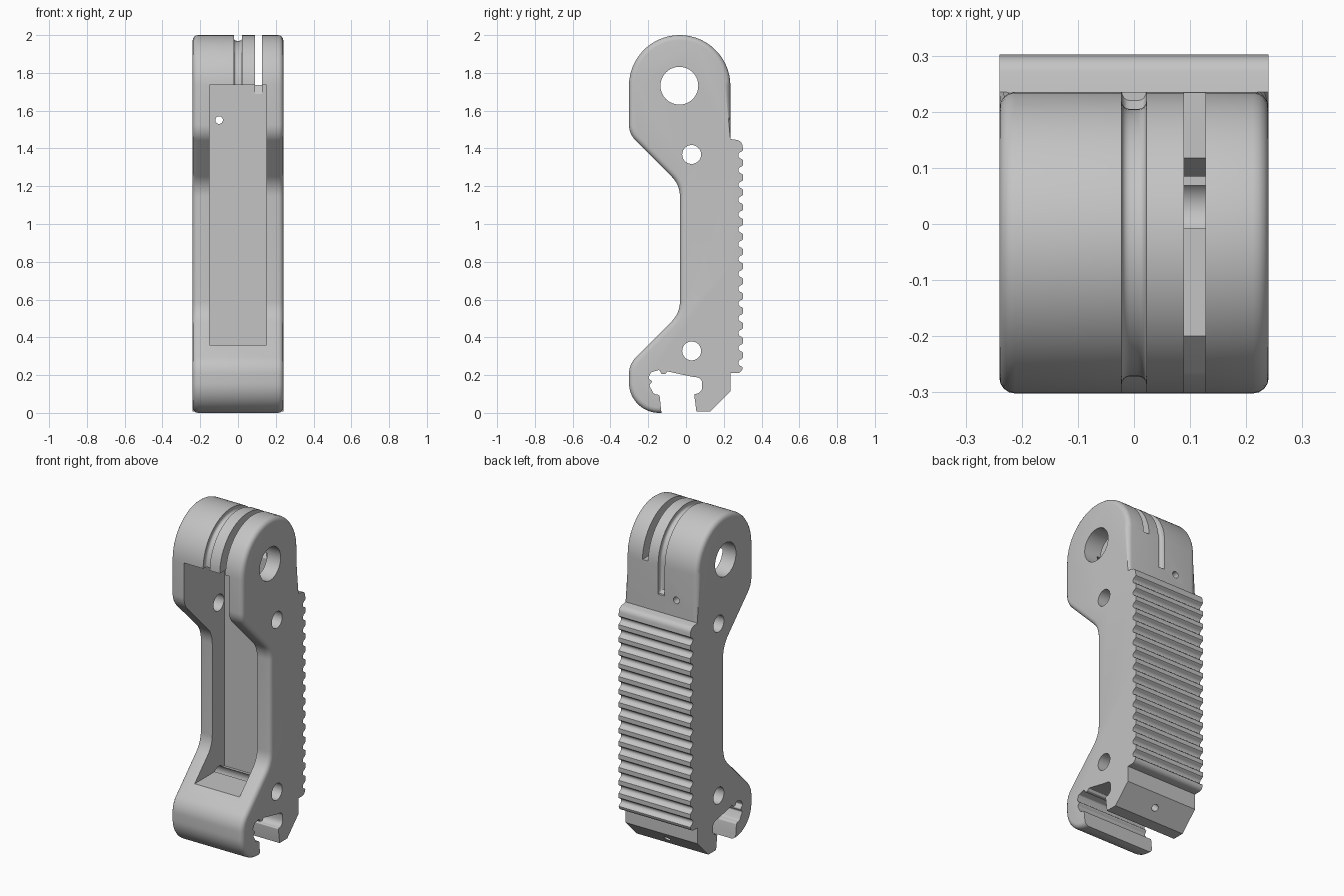
import bpy, bmesh, math
from mathutils import Vector

if "Cube" in bpy.data.objects:
    bpy.data.objects.remove(bpy.data.objects["Cube"], do_unlink=True)

HALF = 0.24                      # half width of the body

grey = bpy.data.materials.new("light grey")
grey.use_nodes = True
grey.diffuse_color = (0.55, 0.55, 0.55, 1)
grey.node_tree.nodes["Principled BSDF"].inputs["Base Color"].default_value = (0.55, 0.55, 0.55, 1)


def rounded(corners, prev, nxt):
    """Round each (y, z, radius) corner of an open path into an arc."""
    pts = [Vector(c[:2]) for c in corners]
    out = []
    for i, (y, z, r) in enumerate(corners):
        p = pts[i]
        if r == 0:
            out.append(p)
            continue
        a = ((pts[i - 1] if i else Vector(prev)) - p).normalized()
        b = ((pts[i + 1] if i + 1 < len(pts) else Vector(nxt)) - p).normalized()
        half = a.angle(b) / 2
        centre = p + (a + b).normalized() * (r / math.sin(half))
        start = p + a * (r / math.tan(half)) - centre
        sweep = math.pi - 2 * half
        if a.x * b.y - a.y * b.x > 0:
            sweep = -sweep
        n = max(3, math.ceil(abs(sweep) / math.radians(6))) if r > 0.05 else 5
        for k in range(n + 1):
            t = sweep * k / n
            out.append(centre + Vector((start.x * math.cos(t) - start.y * math.sin(t),
                                        start.x * math.sin(t) + start.y * math.cos(t))))
    clean = []
    for p in out:
        if not clean or (p - clean[-1]).length > 1e-4:
            clean.append(p)
    return clean


def prism(name, pts, x0, x1, soft=0, width=0.0):
    """Extrude a (y, z) profile along x; bevel the rims of its first edges."""
    bm = bmesh.new()
    ends = [[bm.verts.new((x, p[0], p[1])) for p in pts] for x in (x0, x1)]
    bm.faces.new(ends[0])
    bm.faces.new(ends[1][::-1])
    n = len(pts)
    for i in range(n):
        j = (i + 1) % n
        bm.faces.new((ends[0][j], ends[0][i], ends[1][i], ends[1][j]))
    bmesh.ops.recalc_face_normals(bm, faces=bm.faces)
    if soft:
        rim = [bm.edges.get((e[i], e[i + 1])) for e in ends for i in range(soft)]
        bmesh.ops.bevel(bm, geom=rim, offset=width, segments=4, profile=0.5,
                        affect='EDGES', clamp_overlap=True)
        bmesh.ops.recalc_face_normals(bm, faces=bm.faces)
    mesh = bpy.data.meshes.new(name)
    bm.to_mesh(mesh)
    bm.free()
    mesh.materials.append(grey)
    ob = bpy.data.objects.new(name, mesh)
    bpy.context.collection.objects.link(ob)
    return ob


def cylinder(name, centre, radius, length, rotation):
    bpy.ops.mesh.primitive_cylinder_add(vertices=40, radius=radius, depth=length,
                                        location=centre, rotation=rotation)
    ob = bpy.context.object
    ob.name = name
    ob.data.materials.append(grey)
    return ob


def cut(body, cutter):
    cutter.hide_render = True
    mod = body.modifiers.new("cut", 'BOOLEAN')
    mod.operation, mod.solver, mod.object = 'DIFFERENCE', 'EXACT', cutter
    bpy.context.view_layer.objects.active = body
    bpy.ops.object.modifier_apply(modifier=mod.name)
    bpy.data.objects.remove(cutter, do_unlink=True)


# Soft-edged outline: round head, narrow waist, hooked foot
outer = rounded([
    (0.235, 1.45, 0), (0.235, 2.0, 0.2685), (-0.302, 2.0, 0.2685),
    (-0.302, 1.477, 0.12), (-0.032, 1.207, 0.15), (-0.032, 0.528, 0.15),
    (-0.302, 0.258, 0.13), (-0.302, 0.0, 0.16), (-0.13, 0.0, 0)],
    (0.235, 1.4), (-0.13, 0.1))

# Sharp-edged outline: clip socket, jaw and back plate
socket = rounded([
    (-0.14, 0.095, 0.012), (-0.17, 0.1, 0.02), (-0.195, 0.145, 0.01), (-0.178, 0.165, 0.008),
    (-0.2, 0.185, 0.008), (-0.185, 0.215, 0.012), (-0.14, 0.228, 0.01), (-0.13, 0.206, 0.008),
    (-0.108, 0.206, 0.008), (-0.1, 0.22, 0.005), (0.03, 0.192, 0.03), (0.085, 0.185, 0.03),
    (0.085, 0.103, 0.035), (0.043, 0.1, 0.006), (0.055, 0.008, 0), (0.128, 0.008, 0),
    (0.235, 0.115, 0), (0.235, 0.21, 0), (0.3, 0.21, 0.03)],
    (-0.13, 0.0), (0.3, 0.3))

# Grip ribs down the back
ribs = []
PITCH = 0.0785
for i in range(15):
    z = 0.265 + PITCH * i
    for dz, y in ((-0.026, 0.302), (-0.02, 0.296), (-0.016, 0.286), (-0.008, 0.279), (0, 0.277),
                  (0.008, 0.279), (0.016, 0.286), (0.02, 0.296), (0.026, 0.302)):
        ribs.append(Vector((y, z + dz)))
ribs += rounded([(0.3, 1.44, 0.035)], (0.3, 1.39), (0.235, 1.45))

body = prism("handle_body", outer + socket + ribs, -HALF, HALF, len(outer) - 1, 0.028)

# Front pocket
cut(body, prism("pocket_cutter", [(-0.5, 0.36), (0.085, 0.36), (0.085, 1.735), (-0.5, 1.735)],
                -0.15, 0.15))

# Open slot through the head
cut(body, prism("slot_cutter", [(-0.5, 1.73), (0.06, 1.68), (0.08, 1.68), (0.118, 1.737),
                                (0.5, 1.737), (0.5, 2.2), (-0.5, 2.2)], 0.089, 0.127))

# Shallow cord groove around the head
floor = [Vector((-0.272, 1.70))]
for k in range(31):
    t = math.pi * (1 - k / 30)
    floor.append(Vector((-0.0335 + 0.2385 * math.cos(t), 1.7315 + 0.2385 * math.sin(t))))
floor += [Vector((0.205, 1.575)), Vector((0.22, 1.555))]
groove = floor + [(0.5, 1.555), (0.5, 2.2), (-0.5, 2.2), (-0.5, 1.70)]
cut(body, prism("groove_cutter", groove, -0.022, 0.022, len(floor) - 1, 0.014))

# Cross holes for the axle and two pins
ACROSS = (0, math.pi / 2, 0)
for y, z, r in ((-0.035, 1.732, 0.1), (0.03, 1.368, 0.05), (0.03, 0.328, 0.05)):
    cut(body, cylinder("hole_cutter", (0, y, z), r, 1, ACROSS))

# Small cord hole behind the head and screw hole in the jaw chamfer
cut(body, cylinder("cord_hole_cutter", (-0.1, 0.2, 1.55), 0.02, 0.3, (math.pi / 2, 0, 0)))
cut(body, cylinder("screw_hole_cutter", (0, 0.18, 0.06), 0.02, 0.12, (math.pi / 4, 0, 0)))

bpy.ops.object.select_all(action='DESELECT')
body.select_set(True)
bpy.context.view_layer.objects.active = body
bpy.ops.object.shade_smooth_by_angle(angle=math.radians(30))
